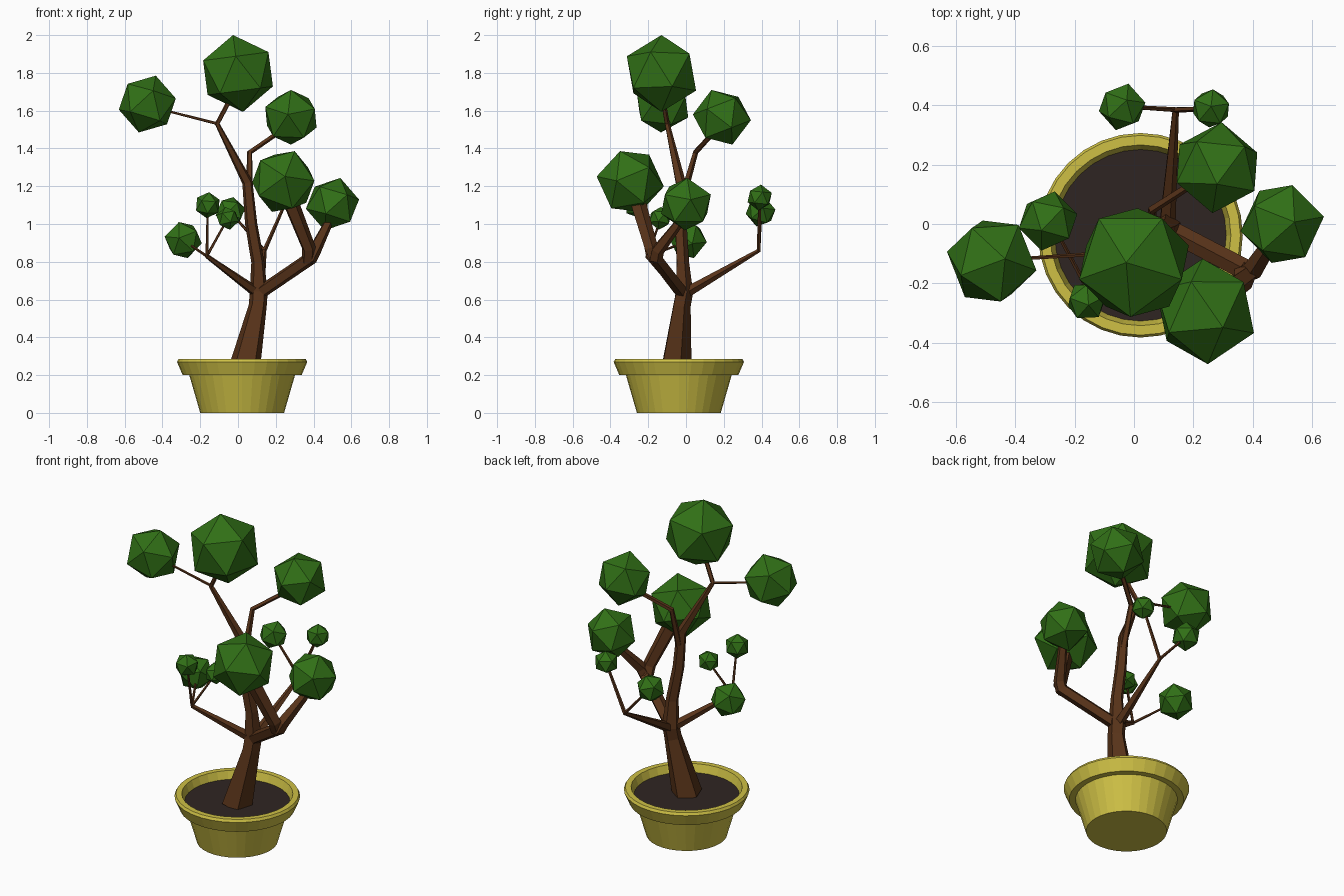
import bpy, bmesh, math
from mathutils import Vector, Matrix

if "Cube" in bpy.data.objects:
    bpy.data.objects.remove(bpy.data.objects["Cube"])


def material(name, rgb):
    m = bpy.data.materials.new(name)
    m.diffuse_color = (*rgb, 1)
    m.use_nodes = True
    m.node_tree.nodes["Principled BSDF"].inputs["Base Color"].default_value = m.diffuse_color
    return m


GREEN = material("leaf_green", (0.03, 0.16, 0.008))
BROWN = material("bark_brown", (0.10, 0.034, 0.010))
YELLOW = material("pot_yellow", (0.62, 0.53, 0.06))
DARK = material("soil_dark", (0.028, 0.018, 0.016))


def finish(bm, name, mat):
    bmesh.ops.recalc_face_normals(bm, faces=bm.faces)
    me = bpy.data.meshes.new(name)
    bm.to_mesh(me)
    bm.free()
    me.materials.append(mat)
    ob = bpy.data.objects.new(name, me)
    bpy.context.collection.objects.link(ob)
    return ob


def bridge(bm, a, b):
    n = len(a)
    for i in range(n):
        bm.faces.new((a[i], a[(i + 1) % n], b[(i + 1) % n], b[i]))


def lathe(name, profile, centre, mat, sides=32):
    bm = bmesh.new()
    rings = []
    for r, z in profile:
        rings.append([bm.verts.new((centre[0] + r * math.cos(math.tau * i / sides),
                                    centre[1] + r * math.sin(math.tau * i / sides), z))
                      for i in range(sides)])
    for a, b in zip(rings, rings[1:]):
        bridge(bm, a, b)
    bm.faces.new(rings[0])
    bm.faces.new(rings[-1])
    return finish(bm, name, mat)


def branch(name, points, sides=5):
    """Tapered low-poly limb through (x, y, z, radius) points."""
    bm = bmesh.new()
    pos = [Vector(p[:3]) for p in points]
    rings = []
    side = None
    for i, p in enumerate(pos):
        d = Vector()
        if i > 0:
            d += (p - pos[i - 1]).normalized()
        if i < len(pos) - 1:
            d += (pos[i + 1] - p).normalized()
        d.normalize()
        if side is None:
            side = Vector((0, 1, 0)) if abs(d.y) < 0.8 else Vector((1, 0, 0))
        side = (side - d * side.dot(d)).normalized()
        other = d.cross(side)
        r = points[i][3]
        rings.append([bm.verts.new(p + r * (side * math.cos(math.tau * k / sides)
                                            + other * math.sin(math.tau * k / sides)))
                      for k in range(sides)])
    for a, b in zip(rings, rings[1:]):
        bridge(bm, a, b)
    bm.faces.new(rings[0])
    bm.faces.new(rings[-1])
    return finish(bm, name, BROWN)


def leaf_ball(name, centre, radius, pole, spin):
    """Icosahedron with one corner pointing along pole."""
    bm = bmesh.new()
    rot = Vector((0, 0, 1)).rotation_difference(Vector(pole)).to_matrix().to_4x4()
    bmesh.ops.create_icosphere(
        bm, subdivisions=1, radius=radius,
        matrix=Matrix.Translation(centre) @ rot @ Matrix.Rotation(math.radians(spin), 4, 'Z'))
    return finish(bm, name, GREEN)


# Pot and soil
POT = (0.022, -0.038)
lathe("pot", [(0.222, 0), (0.28, 0.2), (0.315, 0.2), (0.345, 0.27), (0.337, 0.285),
              (0.305, 0.285), (0.285, 0.225)], POT, YELLOW)
lathe("soil", [(0.28, 0.226), (0.292, 0.238)], POT, DARK)

# Trunk and main limb
branch("trunk", [(0.033, -0.058, 0.23, 0.088), (0.105, -0.025, 0.57, 0.05),
                 (0.11, -0.012, 0.64, 0.05), (0.105, -0.02, 0.80, 0.036),
                 (0.07, -0.03, 1.0, 0.034), (0.05, -0.03, 1.22, 0.029),
                 (-0.11, -0.10, 1.53, 0.014), (-0.02, -0.13, 1.70, 0.013)])
branch("upper_left_twig", [(-0.105, -0.10, 1.53, 0.008), (-0.42, -0.12, 1.61, 0.006)])
branch("upper_right_branch", [(0.06, -0.03, 1.1, 0.022), (0.062, 0.05, 1.38, 0.015),
                              (0.25, 0.17, 1.51, 0.013)])
# Right limb
branch("right_branch", [(0.10, -0.01, 0.625, 0.036), (0.385, -0.16, 0.82, 0.038),
                        (0.405, -0.15, 0.86, 0.036), (0.47, -0.05, 0.99, 0.026),
                        (0.49, -0.01, 1.06, 0.024)])
branch("right_front_branch", [(0.37, -0.155, 0.80, 0.034), (0.375, -0.185, 0.87, 0.038),
                              (0.26, -0.27, 1.16, 0.045)])
# Back limb
branch("back_branch", [(0.11, -0.01, 0.63, 0.03), (0.14, 0.385, 0.86, 0.012),
                       (0.25, 0.39, 1.11, 0.008)])
branch("back_twig", [(0.14, 0.385, 0.86, 0.009), (-0.02, 0.395, 1.04, 0.007)])
# Left limb
LEFT = (-0.165, -0.205, 0.83)
branch("left_branch", [(0.11, -0.01, 0.63, 0.03), (*LEFT, 0.012)])
for i, tip in enumerate([(-0.27, -0.01, 0.90), (-0.16, -0.255, 1.08), (-0.065, -0.14, 1.01)]):
    branch(f"left_twig_{i + 1}", [(*LEFT, 0.008), (*tip, 0.006)])

# Leaf balls: centre, radius, corner direction, spin
BALLS = [((0, -0.13, 1.797), 0.205, (-0.13, 0.0, 1), -18),
         ((-0.48, -0.125, 1.635), 0.157, (0.3, 0.05, 1), -14),
         ((0.28, 0.19, 1.565), 0.155, (-0.1, -1, 0.1), 10),
         ((0.24, -0.295, 1.225), 0.18, (0.05, -1, 0.15), 0),
         ((0.50, 0.0, 1.105), 0.145, (0.3, 0.05, 1), 10),
         ((-0.29, 0.01, 0.915), 0.103, (-0.2, -0.9, 0.1), 15),
         ((-0.16, -0.26, 1.10), 0.07, (0.1, -0.2, 1), 20),
         ((-0.04, 0.395, 1.065), 0.082, (0.2, 0.3, 1), 5),
         ((0.26, 0.39, 1.14), 0.069, (0, 0.1, 1), 12),
         ((-0.055, -0.138, 1.03), 0.062, (-0.2, 0.1, 1), 30)]
for i, b in enumerate(BALLS):
    leaf_ball(f"leaf_ball_{i + 1}", *b)
